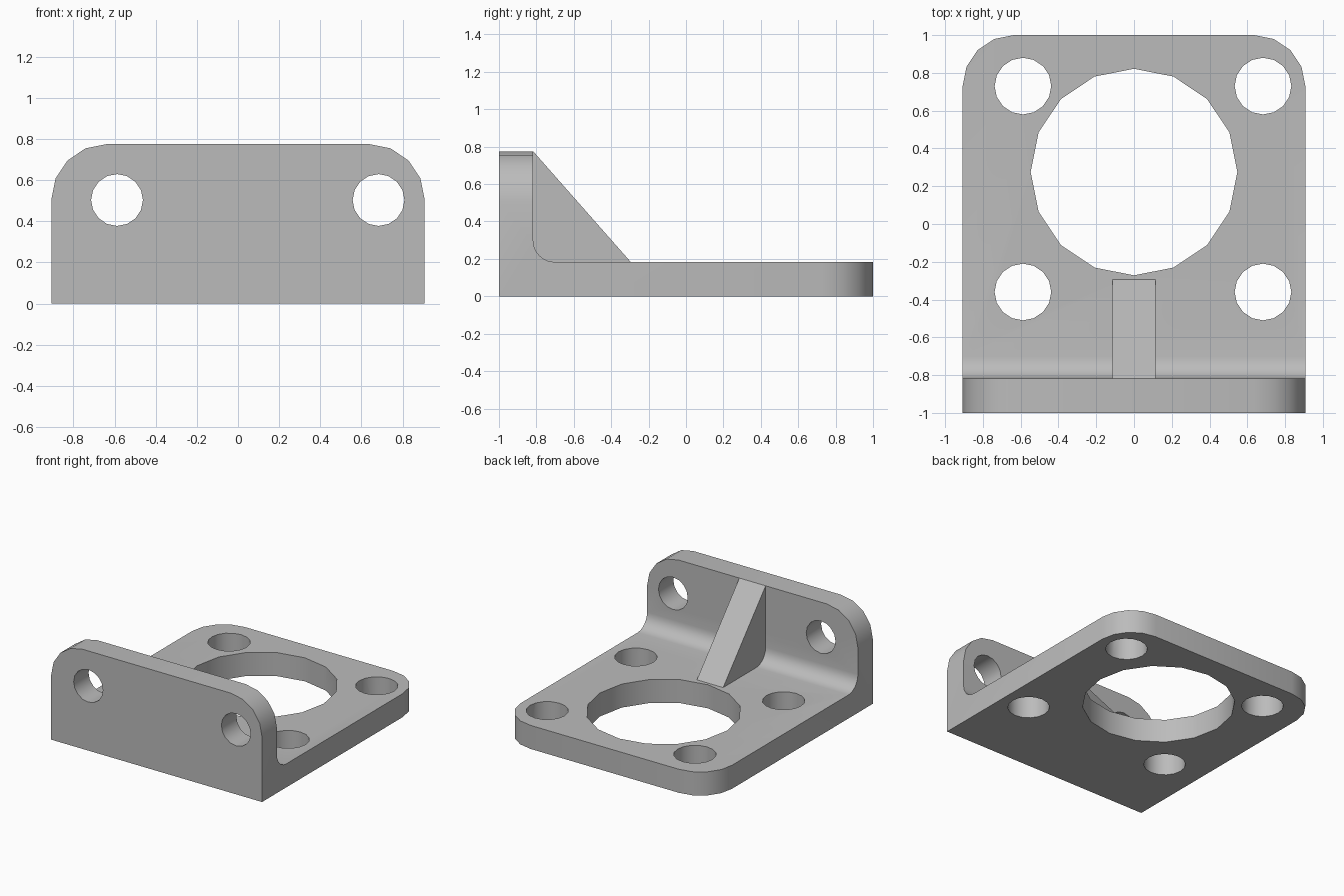
import bpy, bmesh, math
from mathutils import Vector

cube = bpy.data.objects.get("Cube")
if cube:
    bpy.data.objects.remove(cube, do_unlink=True)

HALF_X, TOP, THICK, WALL_Y = 0.907, 0.775, 0.183, -0.817
FILLET, CORNER = 0.115, 0.27

grey = bpy.data.materials.new("plain grey")
grey.use_nodes = True
colour = (0.5, 0.5, 0.5, 1)
grey.diffuse_color = colour
grey.node_tree.nodes["Principled BSDF"].inputs["Base Color"].default_value = colour


def extrude_profile(name, points, half_width, rounding=None):
    """Extrude a (y, z) outline along x, optionally rounding chosen edges."""
    bm = bmesh.new()
    face = bm.faces.new([bm.verts.new((-half_width, y, z)) for y, z in points])
    side = bmesh.ops.extrude_face_region(bm, geom=[face])["geom"]
    bmesh.ops.translate(bm, vec=(2 * half_width, 0, 0),
                        verts=[v for v in side if isinstance(v, bmesh.types.BMVert)])
    bmesh.ops.recalc_face_normals(bm, faces=bm.faces)
    if rounding:
        edges = [e for e in bm.edges if rounding(*e.verts)]
        bmesh.ops.bevel(bm, geom=edges, offset=CORNER, segments=4,
                        profile=0.5, affect='EDGES')
    mesh = bpy.data.meshes.new(name)
    bm.to_mesh(mesh)
    bm.free()
    mesh.materials.append(grey)
    obj = bpy.data.objects.new(name, mesh)
    bpy.context.collection.objects.link(obj)
    return obj


def outer_corner(a, b):
    """Upright back corners of the base and top corners of the wall."""
    if abs(a.co.x - b.co.x) > 0.01:
        return False
    return all(v.co.y > 0.99 for v in (a, b)) or all(v.co.z > TOP - 0.01 for v in (a, b))


def drill(obj, centre, radius, axis):
    """Cut a round hole through the object along the given axis."""
    turn = (math.pi / 2, 0, 0) if axis == 'Y' else (0, 0, 0)
    bpy.ops.mesh.primitive_cylinder_add(vertices=16, radius=radius, depth=0.5,
                                        location=centre, rotation=turn)
    cutter = bpy.context.object
    cutter.name = "hole_cutter"
    cutter.hide_render = True
    cutter.data.materials.append(grey)
    mod = obj.modifiers.new("hole", 'BOOLEAN')
    mod.operation, mod.solver, mod.object = 'DIFFERENCE', 'EXACT', cutter
    bpy.context.view_layer.objects.active = obj
    bpy.ops.object.modifier_apply(modifier=mod.name)
    bpy.data.objects.remove(cutter, do_unlink=True)


def smooth(obj):
    bpy.ops.object.select_all(action='DESELECT')
    obj.select_set(True)
    bpy.context.view_layer.objects.active = obj
    bpy.ops.object.shade_smooth_by_angle(angle=math.radians(35))


# L-shaped bracket with a filleted inner corner
fillet = []
for i in range(7):
    a = math.pi / 2 * i / 6
    fillet.append((WALL_Y + FILLET * (1 - math.sin(a)),
                   THICK + FILLET * (1 - math.cos(a))))
outline = [(-1, 0), (1, 0), (1, THICK)] + fillet + [(WALL_Y, TOP), (-1, TOP)]
bracket = extrude_profile("bracket", outline, HALF_X, outer_corner)

# Large bore, base bolt holes and wall bolt holes
drill(bracket, (0, 0.275, 0.1), 0.547, 'Z')
for x in (-0.588, 0.683):
    for y in (-0.36, 0.73):
        drill(bracket, (x, y, 0.1), 0.15, 'Z')
    drill(bracket, (x, -0.95, 0.503), 0.126, 'Y')
smooth(bracket)

# Triangular rib bracing the wall against the base
extrude_profile("rib", [(WALL_Y - 0.05, THICK - 0.05), (-0.35, THICK - 0.05),
                        (-0.295, THICK), (WALL_Y, TOP), (WALL_Y - 0.05, TOP - 0.06)], 0.113)
